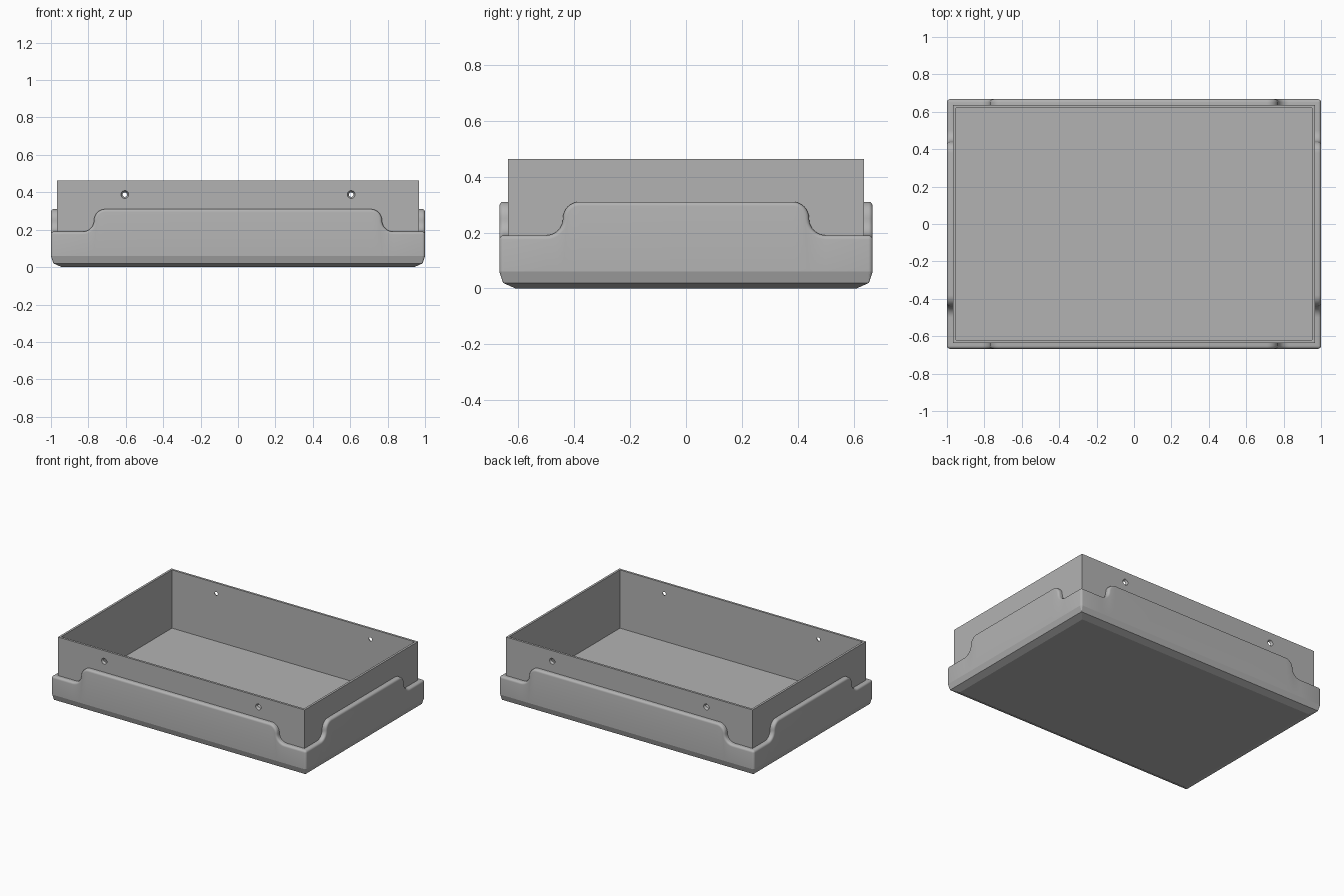
import bpy, bmesh, math
from mathutils import Matrix

if "Cube" in bpy.data.objects:
    bpy.data.objects.remove(bpy.data.objects["Cube"])

grey = bpy.data.materials.new("plain_grey")
grey.diffuse_color = (0.45, 0.45, 0.45, 1)
grey.use_nodes = True
grey.node_tree.nodes["Principled BSDF"].inputs["Base Color"].default_value = grey.diffuse_color

LX, LY = 1.0, 0.667        # half size of the skirt
WX, WY = 0.968, 0.636      # half size of the inner box
HIGH, R = 0.31, 0.06       # skirt top height, radius of the wave arcs
FILLET, CORNER = 0.015, 0.015


def make_object(name, bm):
    bmesh.ops.recalc_face_normals(bm, faces=bm.faces)
    mesh = bpy.data.meshes.new(name)
    bm.to_mesh(mesh)
    bm.free()
    mesh.materials.append(grey)
    ob = bpy.data.objects.new(name, mesh)
    bpy.context.collection.objects.link(ob)
    return ob


def wave(a):
    """Top edge of half a panel: (u, z, normal u, normal z), middle to end."""
    pts = [(0, HIGH, 0, 1)]
    n = 8
    for i in range(n + 1):
        t = math.pi / 2 * (1 - i / n)
        c, s = math.cos(t), math.sin(t)
        pts.append((a + R * c, HIGH - R + R * s, c, s))
    for i in range(1, n + 1):
        t = math.pi + math.pi / 2 * i / n
        c, s = math.cos(t), math.sin(t)
        pts.append((a + 2 * R + R * c, HIGH - R + R * s, -c, -s))
    return pts


# Each column maps (depth, drop, fixed z) to a point on one quadrant of the skirt
def side_column(p):
    u, z, nu, nz = p
    return lambda d, e, h: (LX - d, min(u - nu * e, LY - d), z - nz * e if h is None else h)


def front_column(p):
    u, z, nu, nz = p
    return lambda d, e, h: (min(u - nu * e, LX - d), LY - d, z - nz * e if h is None else h)


def corner_column(t):
    def f(d, e, h):
        r = max(CORNER - d, 0)
        return (LX - d - r + r * math.cos(t), LY - d - r + r * math.sin(t),
                HIGH - 2 * R - e if h is None else h)
    return f


columns = [side_column(p) for p in wave(0.38)]
columns += [corner_column(math.pi / 2 * i / 4) for i in range(5)]
columns += [front_column(p) for p in reversed(wave(0.71))]

# Rings: two bottom chamfers, wall, rounded top edge, then inward to the box
rings = [(0.058, 0, 0.0), (0.013, 0, 0.02), (0, 0, 0.06)]
for i in range(5):
    t = math.pi / 2 * i / 4
    rings.append((FILLET * (1 - math.cos(t)), FILLET * (1 - math.sin(t)), None))
rings.append((0.036, 0, None))

# Skirt with wavy top edge
bm = bmesh.new()
grid = [[bm.verts.new(col(*ring)) for col in columns] for ring in rings]
for k in range(len(rings) - 1):
    for j in range(len(columns) - 1):
        f = bm.faces.new((grid[k][j], grid[k][j + 1], grid[k + 1][j + 1], grid[k + 1][j]))
        f.smooth = k >= 2
bm.faces.new(grid[0] + [bm.verts.new((0, 0, 0))])
bmesh.ops.remove_doubles(bm, verts=bm.verts, dist=1e-5)
skirt = make_object("skirt", bm)
mirror = skirt.modifiers.new("mirror", "MIRROR")
mirror.use_axis = (True, True, False)
mirror.use_clip = True

# Open inner box
bm = bmesh.new()
z0, z1, floor, wall = 0.02, 0.463, 0.05, 0.022
bmesh.ops.create_cube(bm, size=1, matrix=Matrix.Translation((0, 0, (z0 + z1) / 2))
                      @ Matrix.Diagonal((2 * WX, 2 * WY, z1 - z0, 1)))
top = max(bm.faces, key=lambda f: f.calc_center_median().z)
bmesh.ops.inset_region(bm, faces=[top], thickness=wall)
ext = bmesh.ops.extrude_face_region(bm, geom=[top])
bmesh.ops.delete(bm, geom=[top], context="FACES_ONLY")
bmesh.ops.translate(bm, vec=(0, 0, floor - z1),
                    verts=[v for v in ext["geom"] if isinstance(v, bmesh.types.BMVert)])
box = make_object("inner_box", bm)

# Blind screw holes, two on the front and two on the back
bm = bmesh.new()
for sx in (-1, 1):
    for sy in (-1, 1):
        m = Matrix.Translation((sx * 0.605, sy * WY, 0.388)) @ Matrix.Rotation(sy * math.pi / 2, 4, "X")
        bmesh.ops.create_cone(bm, cap_ends=True, segments=24, radius1=0.030,
                              radius2=0.012, depth=0.032, matrix=m)
cutter = make_object("hole_cutter", bm)
cutter.hide_render = True
cut = box.modifiers.new("holes", "BOOLEAN")
cut.operation = "DIFFERENCE"
cut.solver = "EXACT"
cut.object = cutter
bpy.context.view_layer.objects.active = box
bpy.ops.object.modifier_apply(modifier=cut.name)
bpy.data.objects.remove(cutter)
